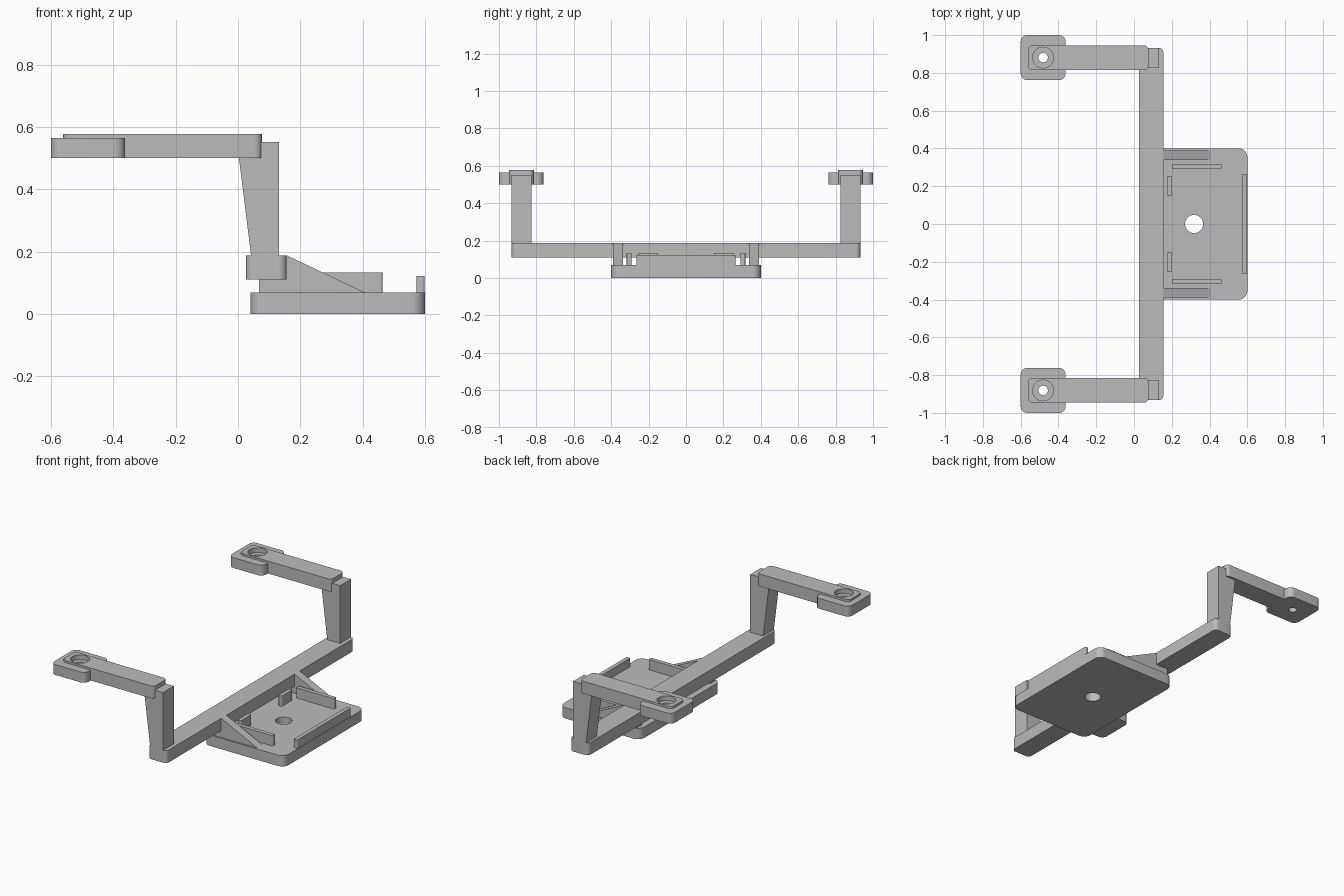
import bpy
import bmesh
from mathutils import Vector

if "Cube" in bpy.data.objects:
    bpy.data.objects.remove(bpy.data.objects["Cube"], do_unlink=True)

GREY = (0.5, 0.5, 0.5, 1.0)
grey = bpy.data.materials.new("plain grey")
grey.use_nodes = True
grey.diffuse_color = GREY
grey.node_tree.nodes["Principled BSDF"].inputs["Base Color"].default_value = GREY


def finish(name, bm):
    """Turn a bmesh into a named grey object."""
    bmesh.ops.recalc_face_normals(bm, faces=bm.faces)
    mesh = bpy.data.meshes.new(name)
    bm.to_mesh(mesh)
    bm.free()
    mesh.materials.append(grey)
    obj = bpy.data.objects.new(name, mesh)
    bpy.context.collection.objects.link(obj)
    return obj


def block(name, x, y, z, radius=0):
    """Box from (min, max) ranges, with optional rounded vertical corners."""
    bm = bmesh.new()
    bmesh.ops.create_cube(bm, size=1)
    for v in bm.verts:
        v.co = Vector([r[0] if c < 0 else r[1] for c, r in zip(v.co, (x, y, z))])
    if radius:
        upright = [e for e in bm.edges
                   if abs(e.verts[0].co.z - e.verts[1].co.z) > 1e-4]
        bmesh.ops.bevel(bm, geom=upright, offset=radius, segments=8,
                        profile=0.5, affect='EDGES')
    return finish(name, bm)


def side_profile(name, points, y):
    """Extrude an x-z outline between two y values."""
    bm = bmesh.new()
    face = bm.faces.new([bm.verts.new((px, y[0], pz)) for px, pz in points])
    new = bmesh.ops.extrude_face_region(bm, geom=[face])["geom"]
    bmesh.ops.translate(bm, vec=(0, y[1] - y[0], 0),
                        verts=[v for v in new if isinstance(v, bmesh.types.BMVert)])
    return finish(name, bm)


def cylinder(name, centre, radius, z):
    bm = bmesh.new()
    bmesh.ops.create_cone(bm, cap_ends=True, segments=48, radius1=radius,
                          radius2=radius, depth=z[1] - z[0])
    bmesh.ops.translate(bm, verts=bm.verts, vec=(*centre, sum(z) / 2))
    return finish(name, bm)


def combine(obj, other, operation):
    """Apply a boolean and discard the second object."""
    mod = obj.modifiers.new(operation.lower(), 'BOOLEAN')
    mod.object, mod.operation, mod.solver = other, operation, 'EXACT'
    bpy.context.view_layer.objects.active = obj
    bpy.ops.object.modifier_apply(modifier=mod.name)
    bpy.data.objects.remove(other, do_unlink=True)


def span(side, a, b):
    """Mirror a y range to the given side."""
    return tuple(sorted((side * a, side * b)))


parts = []

# Base tray with a central hole and an end lip
tray = block("base_plate", (0.04, 0.6), (-0.4, 0.4), (0, 0.068), 0.045)
combine(tray, cylinder("hole_cutter", (0.318, 0), 0.048, (-0.1, 0.2)), 'DIFFERENCE')
parts.append(tray)
parts.append(block("end_lip", (0.573, 0.598), (-0.265, 0.265), (0.06, 0.122), 0.006))

# Long crossbar
parts.append(block("crossbar", (0.026, 0.156), (-0.932, 0.932), (0.11, 0.188), 0.025))

for side, label in ((-1, "front"), (1, "back")):
    # Tray retaining rails and gusset
    parts.append(block(label + "_side_rail", (0.2, 0.463), span(side, 0.291, 0.317),
                       (0.06, 0.133), 0.006))
    parts.append(block(label + "_inner_stop", (0.175, 0.2), span(side, 0.15, 0.255),
                       (0.06, 0.133), 0.006))
    parts.append(side_profile(
        label + "_gusset",
        [(0.068, 0.065), (0.415, 0.065), (0.156, 0.188), (0.15, 0.12), (0.068, 0.115)],
        span(side, 0.338, 0.39)))

    # Tapered upright
    parts.append(side_profile(
        label + "_post",
        [(0.042, 0.187), (0.132, 0.187), (0.132, 0.551), (0.003, 0.551), (0.003, 0.5)],
        span(side, 0.826, 0.932)))

    # Arm joined to its square pad, with a counterbored screw hole
    arm = block(label + "_arm", (-0.561, 0.077), span(side, 0.814, 0.946),
                (0.5, 0.578), 0.025)
    pad = block("pad", (-0.6, -0.362), span(side, 0.762, 1.0), (0.5, 0.565), 0.035)
    combine(arm, pad, 'UNION')
    centre = (-0.481, side * 0.881)
    combine(arm, cylinder("bore_cutter", centre, 0.055, (0.548, 0.7)), 'DIFFERENCE')
    combine(arm, cylinder("screw_cutter", centre, 0.025, (0.4, 0.7)), 'DIFFERENCE')
    parts.append(arm)

# Smooth the round corners and holes, keep the edges sharp
bpy.ops.object.select_all(action='DESELECT')
for obj in parts:
    obj.select_set(True)
bpy.context.view_layer.objects.active = parts[0]
bpy.ops.object.shade_smooth_by_angle(angle=0.6)
